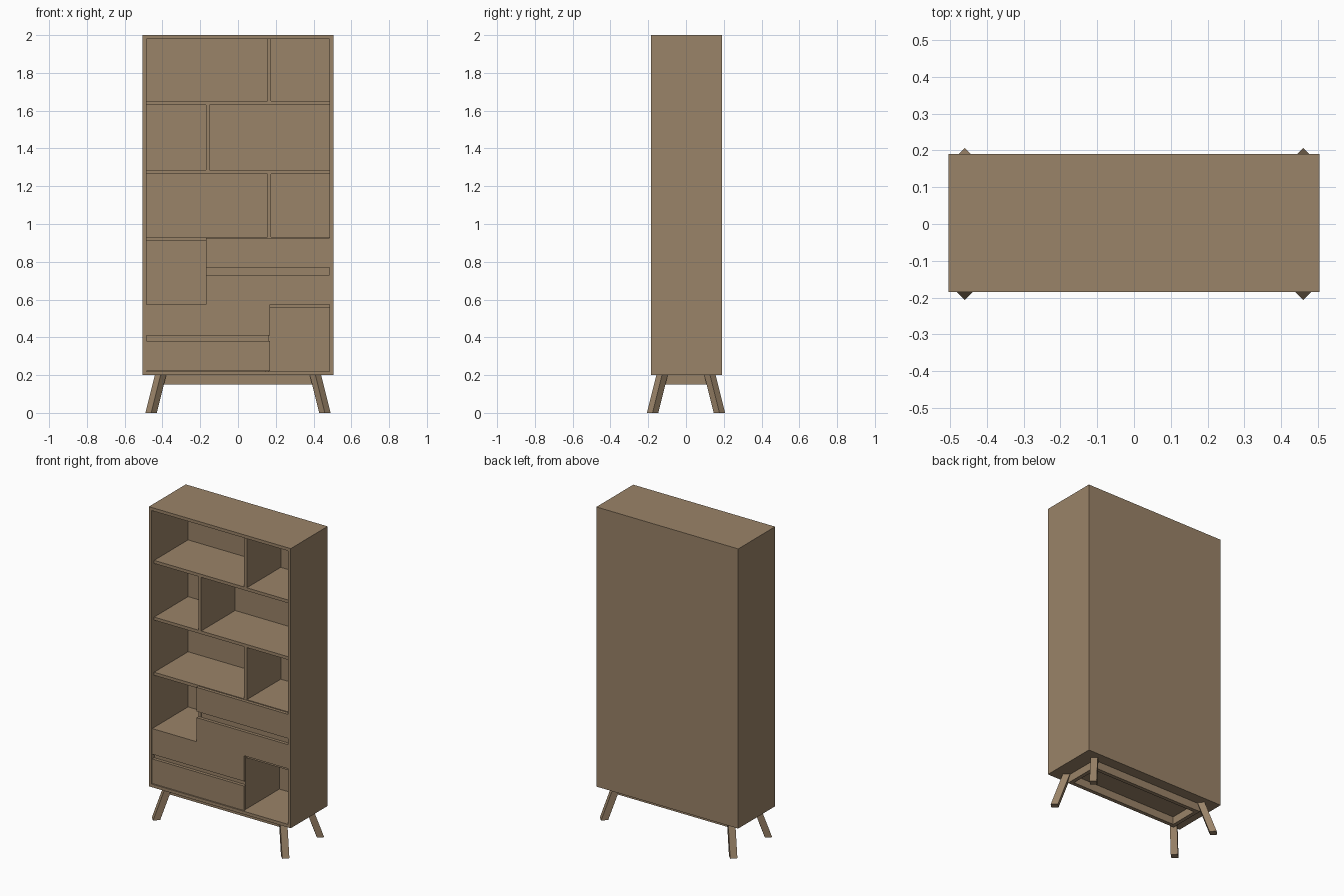
import bpy, bmesh, math
from mathutils import Vector

if "Cube" in bpy.data.objects:
    bpy.data.objects.remove(bpy.data.objects["Cube"])

wood = bpy.data.materials.new("brown wood")
wood.diffuse_color = (0.323, 0.227, 0.138, 1)
wood.use_nodes = True
wood.node_tree.nodes["Principled BSDF"].inputs["Base Color"].default_value = wood.diffuse_color


def finish(name, bm):
    bmesh.ops.recalc_face_normals(bm, faces=bm.faces)
    me = bpy.data.meshes.new(name)
    bm.to_mesh(me)
    bm.free()
    me.materials.append(wood)
    ob = bpy.data.objects.new(name, me)
    bpy.context.collection.objects.link(ob)
    return ob


def box(name, x0, x1, y0, y1, z0, z1):
    bm = bmesh.new()
    bmesh.ops.create_cube(bm, size=1)
    for v in bm.verts:
        v.co = ((x0 + x1) / 2 + v.co.x * (x1 - x0),
                (y0 + y1) / 2 + v.co.y * (y1 - y0),
                (z0 + z1) / 2 + v.co.z * (z1 - z0))
    return finish(name, bm)


W, T = 0.505, 0.02                # half width, board thickness
FRONT, SEAM, BACK = -0.185, -0.16, 0.19
INNER = BACK - 0.005
Z0, Z1 = 0.20, 2.0
IN = W - T


def ring(name, y0, y1):
    """Open rectangular case section, swept along y."""
    bm = bmesh.new()
    loops = []
    for y in (y0, y1):
        for d in (0, T):
            loops.append([bm.verts.new((x, y, z)) for x, z in (
                (-W + d, Z0 + d), (W - d, Z0 + d), (W - d, Z1 - d), (-W + d, Z1 - d))])
    fo, fi, bo, bi = loops
    for a, b in ((fo, fi), (fi, bi), (bi, bo), (bo, fo)):
        for i in range(4):
            j = (i + 1) % 4
            bm.faces.new((a[i], a[j], b[j], b[i]))
    return finish(name, bm)


# Outer case, with a separate edging strip around the front
ring("case", SEAM, INNER)
ring("front_edging", FRONT, SEAM)
box("back_panel", -W, W, INNER, BACK, Z0, Z1)

# Shelves
shelf_tops = [0.575, 0.93, 1.285, 1.65]
for z in shelf_tops:
    box("shelf", -IN, IN, SEAM, INNER, z - T, z)

# Upright dividers, one per row from bottom to top
floors = [Z0 + T] + shelf_tops
ceilings = [z - T for z in shelf_tops] + [Z1 - T]
for x, lo, hi in zip((0.145, -0.17, 0.155, -0.17, 0.155), floors, ceilings):
    box("divider", x, x + T, SEAM, INNER, lo, hi)

# Drawers: flat fronts with a finger gap, and bodies set behind them
for x0, x1, b0, b1, levels in (
        (-0.17, IN, -0.15, IN, ((0.575, 0.73), (0.77, 0.925))),
        (-IN, 0.17, -IN, 0.145, ((0.222, 0.38), (0.41, 0.575)))):
    for lo, hi in levels:
        box("drawer_front", x0, x1, -0.18, SEAM, lo, hi)
    box("drawer_body", b0, b1, SEAM + 0.003, INNER,
        levels[0][0], levels[1][1] - T)

# Base rails
RX, RY, RT = 0.405, 0.12, 0.025
for s in (-1, 1):
    y = sorted((s * RY, s * (RY - RT)))
    x = sorted((s * RX, s * (RX - RT)))
    box("long_rail", -RX, RX, *y, 0.15, Z0)
    box("side_rail", *x, -RY + RT, RY - RT, 0.15, Z0)

# Splayed legs with a square section turned to the diagonal
R = 0.03
for sx in (-1, 1):
    for sy in (-1, 1):
        bm = bmesh.new()
        rings = []
        for cx, cy, z in ((0.46, 0.177, 0), (0.41, 0.127, Z0)):
            rings.append([bm.verts.new((sx * cx + R * math.cos(k * math.pi / 2),
                                        sy * cy + R * math.sin(k * math.pi / 2), z))
                          for k in range(4)])
        bm.faces.new(rings[0])
        bm.faces.new(rings[1])
        for i in range(4):
            j = (i + 1) % 4
            bm.faces.new((rings[0][i], rings[0][j], rings[1][j], rings[1][i]))
        finish("leg", bm)
